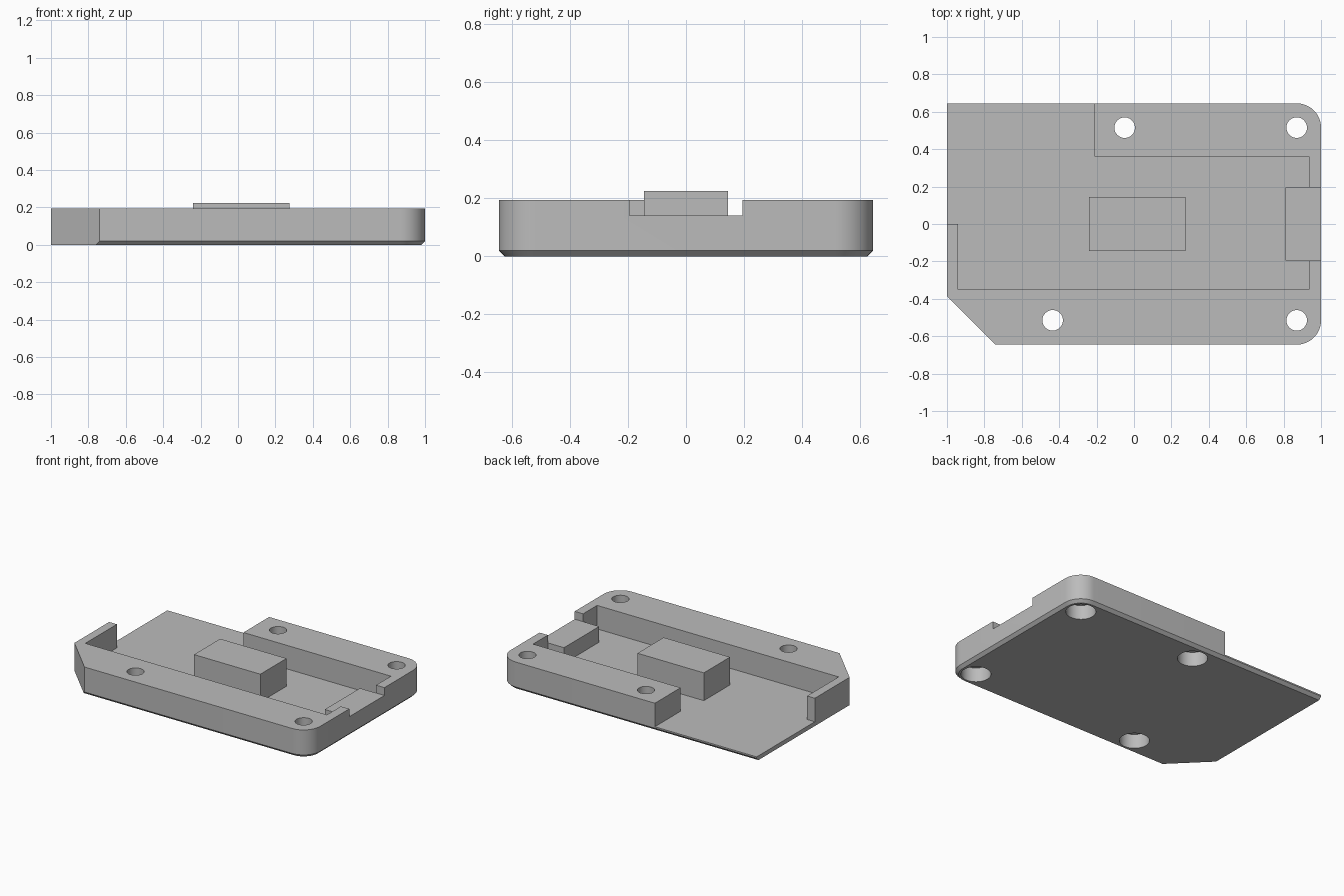
import bpy
import bmesh
from math import sin, cos, pi

default = bpy.data.objects.get("Cube")
if default:
    bpy.data.objects.remove(default, do_unlink=True)

grey = bpy.data.materials.new("plain grey")
grey.use_nodes = True
colour = (0.5, 0.5, 0.5, 1)
grey.diffuse_color = colour
grey.node_tree.nodes["Principled BSDF"].inputs["Base Color"].default_value = colour

FRONT, BACK, LEFT, RIGHT = -0.645, 0.645, -1.0, 1.0
HEIGHT, FLOOR, CHAMFER, RADIUS = 0.195, 0.03, 0.02, 0.13


def loft(name, loops):
    """Solid through stacked loops of (height, outline)."""
    bm = bmesh.new()
    rings = [[bm.verts.new((x, y, z)) for x, y in pts] for z, pts in loops]
    bm.faces.new(rings[0][::-1])
    bm.faces.new(rings[-1])
    n = len(rings[0])
    for low, high in zip(rings, rings[1:]):
        for i in range(n):
            j = (i + 1) % n
            bm.faces.new((low[i], low[j], high[j], high[i]))
    bmesh.ops.recalc_face_normals(bm, faces=bm.faces)
    mesh = bpy.data.meshes.new(name)
    bm.to_mesh(mesh)
    bm.free()
    mesh.materials.append(grey)
    obj = bpy.data.objects.new(name, mesh)
    bpy.context.collection.objects.link(obj)
    return obj


def prism(name, pts, z0, z1):
    return loft(name, [(z0, pts), (z1, pts)])


def rectangle(x0, x1, y0, y1):
    return [(x0, y0), (x1, y0), (x1, y1), (x0, y1)]


def circle(cx, cy, r, n=48):
    return [(cx + r * cos(2 * pi * i / n), cy + r * sin(2 * pi * i / n)) for i in range(n)]


def outline(inset):
    """Tray outline: clipped front corner, two round corners, inset on three sides."""
    pts = [(LEFT, BACK - inset), (LEFT, -0.385), (-0.74 - inset, FRONT + inset)]
    r, steps = RADIUS - inset, 12
    for cy, start in ((FRONT + RADIUS, -pi / 2), (BACK - RADIUS, 0)):
        for i in range(steps + 1):
            a = start + pi / 2 * i / steps
            pts.append((RIGHT - RADIUS + r * cos(a), cy + r * sin(a)))
    return pts


def cut(target, cutter):
    cutter.hide_render = True
    mod = target.modifiers.new("cut", 'BOOLEAN')
    mod.operation = 'DIFFERENCE'
    mod.solver = 'EXACT'
    mod.object = cutter
    bpy.context.view_layer.objects.active = target
    bpy.ops.object.modifier_apply(modifier=mod.name)
    bpy.data.objects.remove(cutter, do_unlink=True)


# Tray body with chamfered underside
tray = loft("tray", [(0, outline(CHAMFER)), (CHAMFER, outline(0)), (HEIGHT, outline(0))])

# Pocket, open at the back left and stepping around the connector ledge
pocket = [(-0.94, -0.35), (0.935, -0.35), (0.935, -0.195), (0.81, -0.195),
          (0.81, 0.195), (0.935, 0.195), (0.935, 0.36), (-0.21, 0.36),
          (-0.21, 0.8), (-1.2, 0.8), (-1.2, 0), (-0.94, 0)]
cut(tray, prism("pocket_cutter", pocket, FLOOR, 0.4))

# Connector notch in the end wall
cut(tray, prism("notch_cutter", rectangle(0.78, 1.2, -0.195, 0.195), 0.14, 0.4))

# Screw holes with counterbores from below
for x, y in ((-0.05, 0.515), (0.87, 0.515), (-0.435, -0.515), (0.87, -0.515)):
    cut(tray, prism("hole_cutter", circle(x, y, 0.055), -0.1, 0.4))
    cut(tray, prism("counterbore_cutter", circle(x, y, 0.095), -0.1, 0.1))

# Raised centre block
prism("centre_block", rectangle(-0.24, 0.275, -0.145, 0.145), FLOOR, 0.225)

# Smooth curved walls, sharp edges elsewhere
bpy.ops.object.select_all(action='DESELECT')
tray.select_set(True)
bpy.context.view_layer.objects.active = tray
bpy.ops.object.shade_smooth_by_angle(angle=pi / 6)
